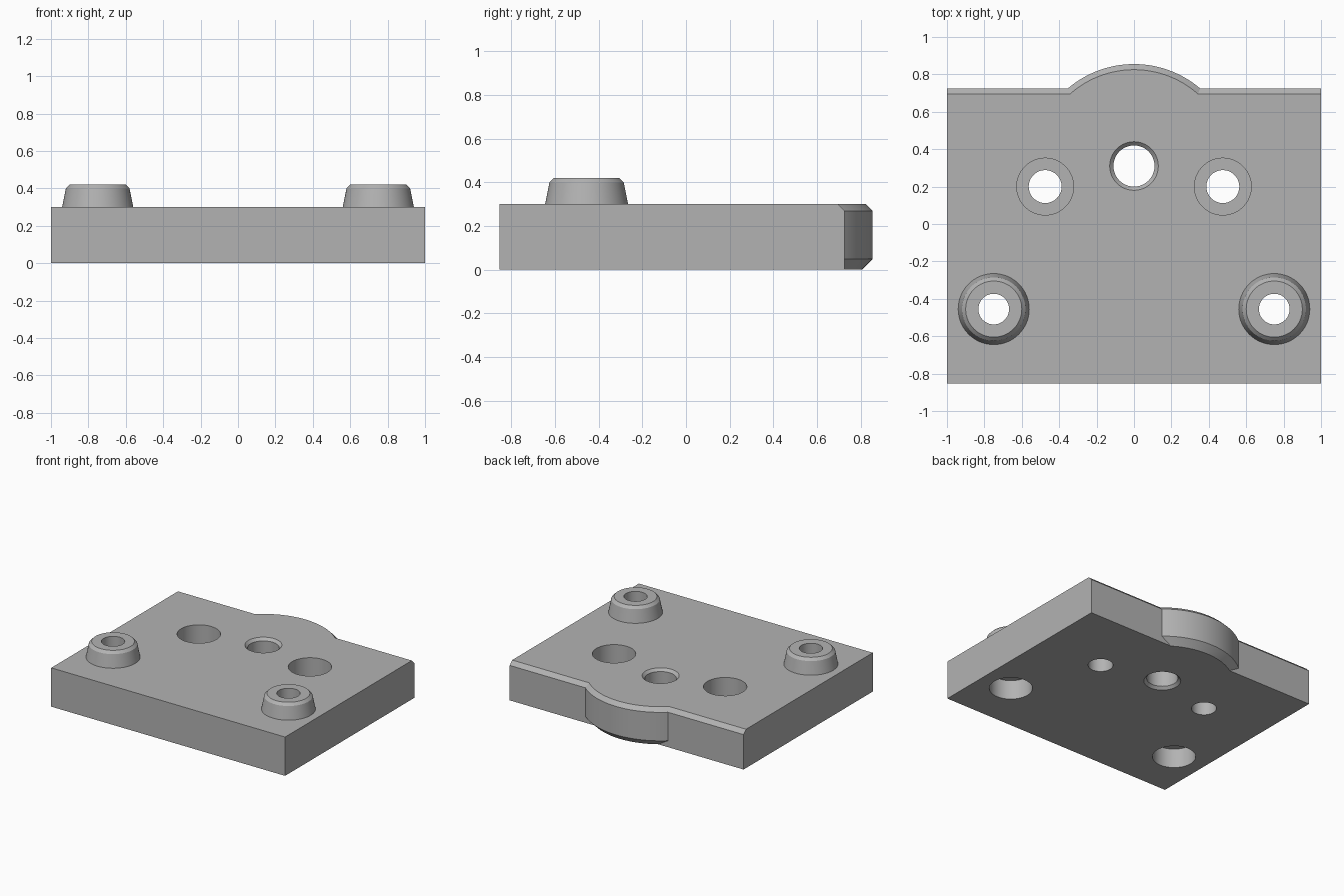
import bpy
import bmesh
from math import asin, cos, pi, sin, sqrt, radians

if "Cube" in bpy.data.objects:
    bpy.data.objects.remove(bpy.data.objects["Cube"])

SEG = 64
BACK, FRONT, TOP = 0.725, -0.853, 0.30
HUB_Y, HUB_R = 0.31, 0.545

grey = bpy.data.materials.new("matte grey")
grey.use_nodes = True
colour = (0.45, 0.45, 0.45, 1)
grey.diffuse_color = colour
grey.node_tree.nodes["Principled BSDF"].inputs["Base Color"].default_value = colour


def loft(name, rings, caps=True):
    """Skin a stack of equal-length closed rings."""
    bm = bmesh.new()
    loops = [[bm.verts.new(p) for p in ring] for ring in rings]
    for a, b in zip(loops, loops[1:]):
        for i in range(len(a)):
            j = (i + 1) % len(a)
            bm.faces.new((a[i], a[j], b[j], b[i]))
    if caps:
        bm.faces.new(loops[0][::-1])
        bm.faces.new(loops[-1])
    mesh = bpy.data.meshes.new(name)
    bm.to_mesh(mesh)
    bm.free()
    mesh.materials.append(grey)
    obj = bpy.data.objects.new(name, mesh)
    bpy.context.collection.objects.link(obj)
    return obj


def turned(name, x, y, profile, caps=True):
    """Revolve (radius, height) points about a vertical axis."""
    angles = [2 * pi * i / SEG for i in range(SEG)]
    return loft(name, [[(x + r * cos(a), y + r * sin(a), z) for a in angles]
                       for r, z in profile], caps)


def outline(z, edge_inset, arc_inset):
    """Plate outline with the rounded bulge along the back edge."""
    back, r = BACK - edge_inset, HUB_R - arc_inset
    start = asin((back - HUB_Y) / r)
    arc = [start + (pi - 2 * start) * i / 40 for i in range(41)]
    return ([(-1, FRONT, z), (1, FRONT, z), (1, back, z)]
            + [(r * cos(a), HUB_Y + r * sin(a), z) for a in arc]
            + [(-1, back, z)])


def smooth(obj):
    bpy.ops.object.select_all(action="DESELECT")
    obj.select_set(True)
    bpy.context.view_layer.objects.active = obj
    bpy.ops.object.shade_smooth_by_angle(angle=radians(25))


# Plate, chamfered along the top back edge and under the bulge
plate = loft("base_plate", [outline(0, 0, 0.05), outline(0.05, 0, 0),
                            outline(TOP - 0.03, 0, 0), outline(TOP, 0.03, 0.03)])

# Centre hole with a chamfer at both ends
cutters = [turned("centre_hole_cutter", 0, HUB_Y,
                  [(0.15, -0.02), (0.11, 0.02), (0.11, TOP - 0.02), (0.15, TOP + 0.02)])]

bosses = []
for side, s in (("left", 1), ("right", -1)):
    # Screw hole counterbored from above
    cutters.append(turned(side + "_screw_cutter", s * 0.475, 0.2,
                          [(0.088, -0.1), (0.088, 0.15), (0.152, 0.15), (0.152, 0.5)]))
    # Boss hole counterbored from below
    cutters.append(turned(side + "_boss_cutter", s * 0.75, -0.455,
                          [(0.152, -0.1), (0.152, 0.15), (0.082, 0.15), (0.082, 0.5)]))
    # Tapered hollow boss
    bosses.append(turned(side + "_boss", s * 0.75, -0.455,
                         [(0.19, TOP), (0.17, 0.40), (0.15, 0.42),
                          (0.082, 0.42), (0.082, TOP)], caps=False))

# Cut the holes
bpy.context.view_layer.objects.active = plate
for cutter in cutters:
    mod = plate.modifiers.new(cutter.name, "BOOLEAN")
    mod.operation, mod.solver, mod.object = "DIFFERENCE", "EXACT", cutter
    bpy.ops.object.modifier_apply(modifier=mod.name)
    bpy.data.objects.remove(cutter)

for part in [plate] + bosses:
    smooth(part)
